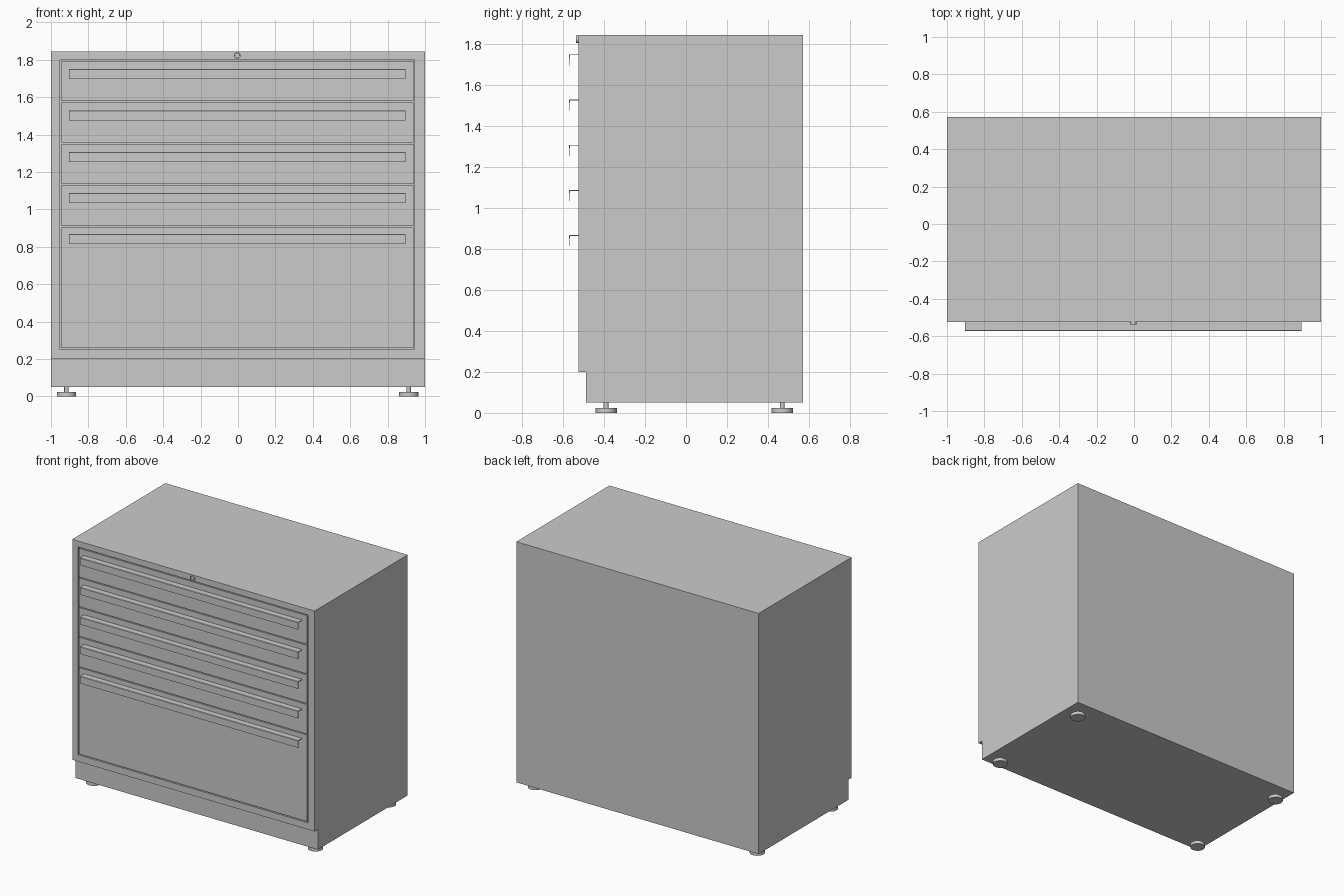
import bpy, bmesh, math
from mathutils import Matrix

if "Cube" in bpy.data.objects:
    bpy.data.objects.remove(bpy.data.objects["Cube"])

FRONT, BACK, CX = -0.525, 0.572, -0.004


def finish(bm, name, smooth=False):
    bmesh.ops.recalc_face_normals(bm, faces=bm.faces)
    me = bpy.data.meshes.new(name)
    bm.to_mesh(me)
    bm.free()
    ob = bpy.data.objects.new(name, me)
    bpy.context.collection.objects.link(ob)
    if smooth:
        bpy.ops.object.select_all(action='DESELECT')
        ob.select_set(True)
        bpy.context.view_layer.objects.active = ob
        bpy.ops.object.shade_smooth_by_angle(angle=math.radians(35))
    return ob


def extrude_profile(pts, x0, x1):
    """Extrude a (y, z) outline along x."""
    bm = bmesh.new()
    face = bm.faces.new([bm.verts.new((x0, y, z)) for y, z in pts])
    ext = bmesh.ops.extrude_face_region(bm, geom=[face])
    for v in ext['geom']:
        if isinstance(v, bmesh.types.BMVert):
            v.co.x = x1
    bmesh.ops.recalc_face_normals(bm, faces=bm.faces)
    return bm


def box(name, x0, x1, y0, y1, z0, z1):
    return finish(extrude_profile([(y0, z0), (y1, z0), (y1, z1), (y0, z1)], x0, x1), name)


def cylinder(bm, r, depth, matrix, segments=32):
    bmesh.ops.create_cone(bm, cap_ends=True, segments=segments, radius1=r,
                          radius2=r, depth=depth, matrix=matrix)


# Cabinet shell with toe kick step and recessed front opening
bm = extrude_profile([(-0.487, 0.05), (BACK, 0.05), (BACK, 1.845), (FRONT, 1.845),
                      (FRONT, 0.2), (-0.487, 0.2)], -1, 1)
front = min(bm.faces, key=lambda f: f.calc_center_median().y)
bmesh.ops.inset_region(bm, faces=[front], thickness=0.05)
for v in front.verts:
    v.co.x = CX + math.copysign(0.949, v.co.x)
    v.co.z = 1.8 if v.co.z > 1 else 0.25
deep = bmesh.ops.extrude_face_region(bm, geom=[front])
for v in deep['geom']:
    if isinstance(v, bmesh.types.BMVert):
        v.co.y += 0.04
if front.is_valid:
    bm.faces.remove(front)
finish(bm, "cabinet_shell")

# Drawer fronts, each with a hooked pull along its width
tops = [1.793, 1.572, 1.351, 1.13, 0.903]
bottoms = [1.579, 1.358, 1.137, 0.91, 0.258]
handle_tops = [1.75, 1.53, 1.308, 1.088, 0.868]
for i, (t, b, h) in enumerate(zip(tops, bottoms, handle_tops), 1):
    box(f"drawer_front_{i}", CX - 0.941, CX + 0.941, FRONT, FRONT + 0.039, b, t)
    hook = [(FRONT + 0.001, h), (-0.569, h), (-0.572, h - 0.003), (-0.572, h - 0.054),
            (-0.569, h - 0.054), (-0.567, h - 0.004), (FRONT + 0.001, h - 0.004)]
    finish(extrude_profile(hook, CX - 0.9, CX + 0.9), f"drawer_handle_{i}")

# Lock barrel with a recessed face and a key slot
bm = bmesh.new()
cylinder(bm, 0.018, 0.014,
         Matrix.Translation((CX, FRONT - 0.004, 1.823)) @ Matrix.Rotation(math.pi / 2, 4, 'X'))
bm.faces.ensure_lookup_table()
cap = min(bm.faces, key=lambda f: f.calc_center_median().y)
bmesh.ops.inset_region(bm, faces=[cap], thickness=0.004)
bmesh.ops.inset_region(bm, faces=[cap], thickness=0.001, depth=-0.003)
finish(bm, "lock_barrel", True)
box("lock_key_slot", CX - 0.002, CX + 0.002, FRONT - 0.01, FRONT - 0.006, 1.815, 1.831)

# Levelling feet: round pad on a threaded stem
for sx, side in ((-1, "left"), (1, "right")):
    for y, end in ((-0.39, "front"), (0.47, "back")):
        x = CX / 2 + sx * 0.915
        bm = bmesh.new()
        cylinder(bm, 0.052, 0.024, Matrix.Translation((x, y, 0.012)))
        cylinder(bm, 0.012, 0.04, Matrix.Translation((x, y, 0.036)), 16)
        finish(bm, f"foot_{end}_{side}", True)
